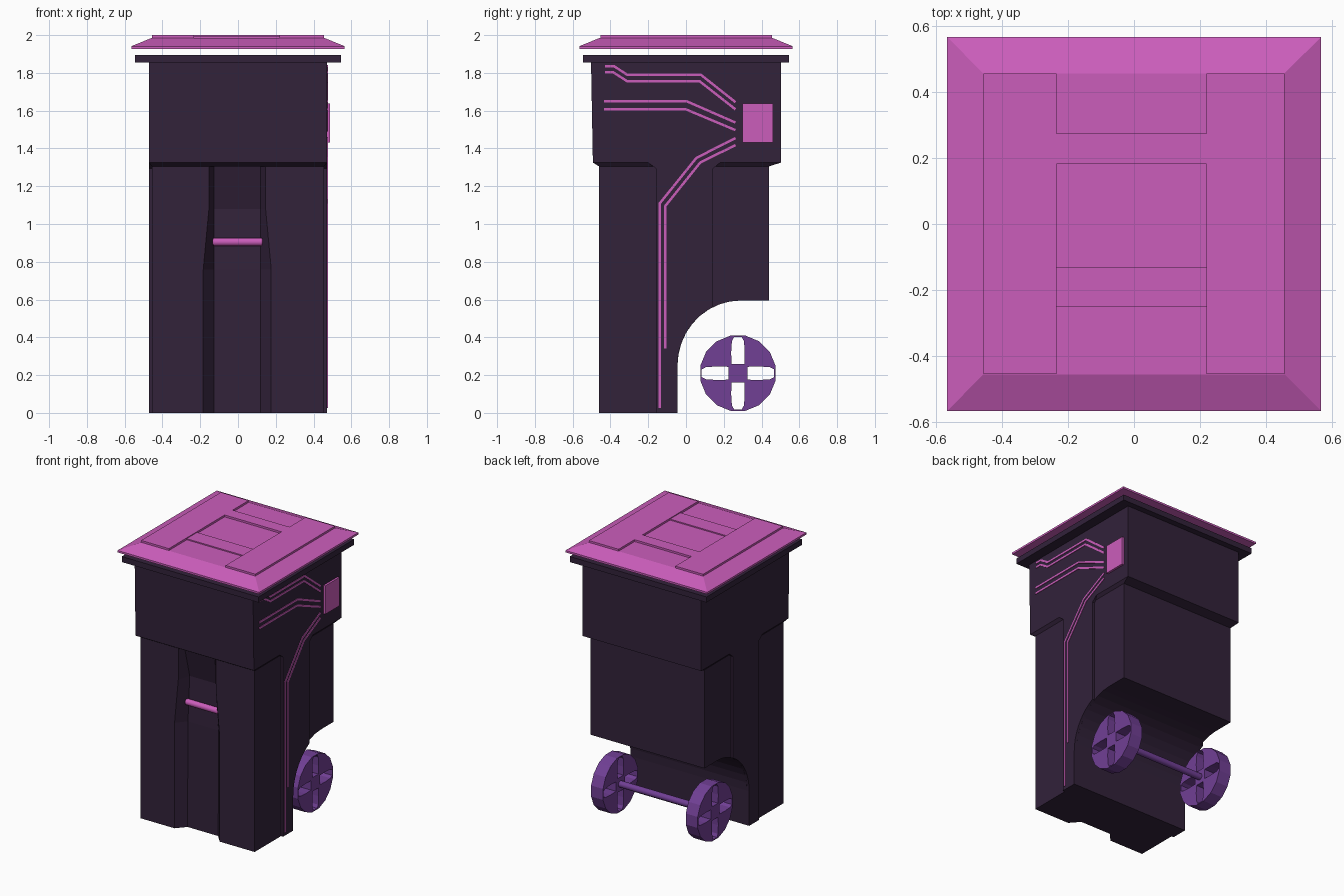
import bpy, bmesh, math

if "Cube" in bpy.data.objects:
    bpy.data.objects.remove(bpy.data.objects["Cube"])


def material(name, rgb):
    m = bpy.data.materials.new(name)
    m.diffuse_color = (*rgb, 1)
    m.use_nodes = True
    m.node_tree.nodes["Principled BSDF"].inputs["Base Color"].default_value = m.diffuse_color
    return m


DARK = material("dark_plum", (0.032, 0.016, 0.042))
PINK = material("pink", (0.60, 0.11, 0.50))
PURPLE = material("purple", (0.165, 0.05, 0.30))


def loft(name, ring_groups, mat):
    """Capped loft through equal-sized rings; several lofts may share a mesh."""
    bm = bmesh.new()
    for rings in ring_groups:
        loops = [[bm.verts.new(p) for p in ring] for ring in rings]
        n = len(loops[0])
        for a, b in zip(loops, loops[1:]):
            for i in range(n):
                j = (i + 1) % n
                bm.faces.new((a[i], a[j], b[j], b[i]))
        bm.faces.new(loops[0])
        bm.faces.new(loops[-1])
    bmesh.ops.recalc_face_normals(bm, faces=bm.faces)
    me = bpy.data.meshes.new(name)
    bm.to_mesh(me)
    bm.free()
    ob = bpy.data.objects.new(name, me)
    bpy.context.collection.objects.link(ob)
    me.materials.append(mat)
    return ob


def side(pts, x0, x1):
    """Rings of a (y, z) profile extruded along x."""
    return [[(x, y, z) for y, z in pts] for x in (x0, x1)]


def rect(x0, x1, y0, y1, z):
    return [(x0, y0, z), (x1, y0, z), (x1, y1, z), (x0, y1, z)]


def box(name, x, y, z, mat):
    return loft(name, [[rect(*x, *y, h) for h in z]], mat)


def cut(ob, cutter):
    mod = ob.modifiers.new("cut", 'BOOLEAN')
    mod.operation, mod.solver, mod.object = 'DIFFERENCE', 'EXACT', cutter
    dg = bpy.context.evaluated_depsgraph_get()
    ob.data = bpy.data.meshes.new_from_object(ob.evaluated_get(dg))
    ob.modifiers.clear()
    bpy.data.objects.remove(cutter)


def rod(name, r, half, y, z, mat, bevel=0.0):
    bpy.ops.mesh.primitive_cylinder_add(vertices=16, radius=r, depth=2 * half,
                                        location=(0, y, z), rotation=(0, math.pi / 2, 0))
    ob = bpy.context.object
    ob.name = name
    ob.data.materials.append(mat)
    if bevel:
        b = ob.modifiers.new("round", 'BEVEL')
        b.width, b.segments = bevel, 2
    bpy.ops.object.shade_smooth_by_angle(angle=math.radians(40))
    return ob


def arch(y_end, n=9):
    """Wheel arch curve from its vertical foot up to y_end."""
    cy, cz, ry, rz = 0.29, 0.25, 0.335, 0.345
    last = math.acos((y_end - cy) / ry)
    return [(cy + ry * math.cos(a), cz + rz * math.sin(a))
            for a in (math.pi + (last - math.pi) * i / n for i in range(n + 1))]


# Lower body with wheel arch
profile = [(-0.46, 0), (-0.045, 0)] + arch(0.29) + [(0.44, 0.595), (0.44, 1.33), (-0.46, 1.33)]
body = loft("lower_body", [side(profile, -0.455, 0.455)], DARK)

# Front groove, deepest behind the handle
groove = []
for z, o, d in ((-0.1, 0.18, 0.065), (0.76, 0.18, 0.07), (1.08, 0.15, 0.09), (1.31, 0.15, 0.03), (1.4, 0.15, 0.03)):
    groove.append([(x - 0.004, y, z) for x, y in (
        (-o, -0.55), (-o, -0.46), (-0.122, -0.46 + d), (0.122, -0.46 + d), (o, -0.46), (o, -0.55))])
cut(body, loft("groove_cutter", [groove], DARK))

# Raised pillars on both sides, flared where they meet the upper body
pillar = [(-0.16, 0), (-0.045, 0)] + arch(0.14) + [(0.14, 1.29), (0.18, 1.325), (-0.2, 1.325), (-0.16, 1.295)]
for s, label in ((1, "right"), (-1, "left")):
    loft("pillar_" + label, [side(pillar, s * 0.44, s * 0.472)], DARK)

# Upper body and rim
loft("upper_body", [[rect(-0.455, 0.455, -0.46, 0.44, 1.305),
                     rect(-0.472, 0.472, -0.493, 0.502, 1.325),
                     rect(-0.472, 0.472, -0.503, 0.502, 1.87)]], DARK)
box("rim", (-0.545, 0.545), (-0.545, 0.545), (1.855, 1.895), DARK)

# Floating lid with raised panels
loft("lid", [[rect(-h, h, -h, h, z) for h, z in ((0.565, 1.927), (0.565, 1.941), (0.455, 1.986))]], PINK)
x0, x1 = -0.234, 0.219
plate = [(-0.455, -0.453), (x0, -0.453), (x0, 0.182), (x1, 0.182), (x1, -0.453), (0.455, -0.453),
         (0.455, 0.455), (x1, 0.455), (x1, 0.273), (x0, 0.273), (x0, 0.455), (-0.455, 0.455)]
loft("lid_raised_panel", [[[(x, y, z) for x, y in plate] for z in (1.98, 2.0)]], PINK)
box("lid_cross_panel", (x0, x1), (-0.25, -0.131), (1.98, 1.994), PINK)

# Front handle
rod("front_handle", 0.022, 0.135, -0.40, 0.905, PINK, 0.012)

# Side box and inlaid lines on the right side
box("side_box", (0.46, 0.487), (0.3, 0.46), (1.432, 1.637), PINK)


def strip(pts, w=0.0065):
    """Quads following a (y, z) path with mitred corners."""
    left, right = [], []
    for i, (y, z) in enumerate(pts):
        ns = []
        for a, b in zip(pts[max(i - 1, 0):i + 1], pts[max(i - 1, 0) + 1:i + 2]):
            l = math.dist(a, b)
            ns.append(((a[1] - b[1]) / l, (b[0] - a[0]) / l))
        my, mz = sum(n[0] for n in ns) / len(ns), sum(n[1] for n in ns) / len(ns)
        k = w / (my * my + mz * mz)
        left.append((y + my * k, z + mz * k))
        right.append((y - my * k, z - mz * k))
    return [[(0.465, *l), (0.476, *l), (0.476, *r), (0.465, *r)] for l, r in zip(left, right)]


paths = [
    [(-0.43, 1.835), (-0.38, 1.835), (-0.31, 1.789), (0.08, 1.789), (0.262, 1.645)],
    [(-0.43, 1.803), (-0.385, 1.803), (-0.31, 1.755), (0.073, 1.755), (0.262, 1.607)],
    [(-0.435, 1.65), (0.003, 1.65), (0.262, 1.537)],
    [(-0.435, 1.608), (-0.003, 1.608), (0.262, 1.497)],
    [(0.262, 1.455), (0.055, 1.35), (-0.14, 1.108), (-0.14, 0.025)],
    [(0.262, 1.418), (0.075, 1.325), (-0.109, 1.096), (-0.109, 0.34)],
]
loft("side_lines", [strip(p) for p in paths], PINK)

# Wheels with four slots, and axle
WY, WZ, R = 0.275, 0.21, 0.203
rim = [(WY + R * math.cos(a), WZ + R * math.sin(a))
       for a in (math.tau * (i + 0.5) / 16 for i in range(16))]
slot = [(0.05, -0.034), (0.11, -0.036), (0.17, -0.032), (0.192, -0.02),
        (0.192, 0.02), (0.17, 0.032), (0.11, 0.036), (0.05, 0.034)]
for s, label in ((1, "right"), (-1, "left")):
    wheel = loft("wheel_" + label, [side(rim, s * 0.33, s * 0.425)], PURPLE)
    slots = []
    for c, n in ((1, 0), (0, 1), (-1, 0), (0, -1)):
        slots.append(side([(WY + u * c - v * n, WZ + u * n + v * c) for u, v in slot], s * 0.3, s * 0.45))
    cut(wheel, loft("slot_cutter", slots, PURPLE))
rod("axle", 0.023, 0.345, WY, WZ, PURPLE)
